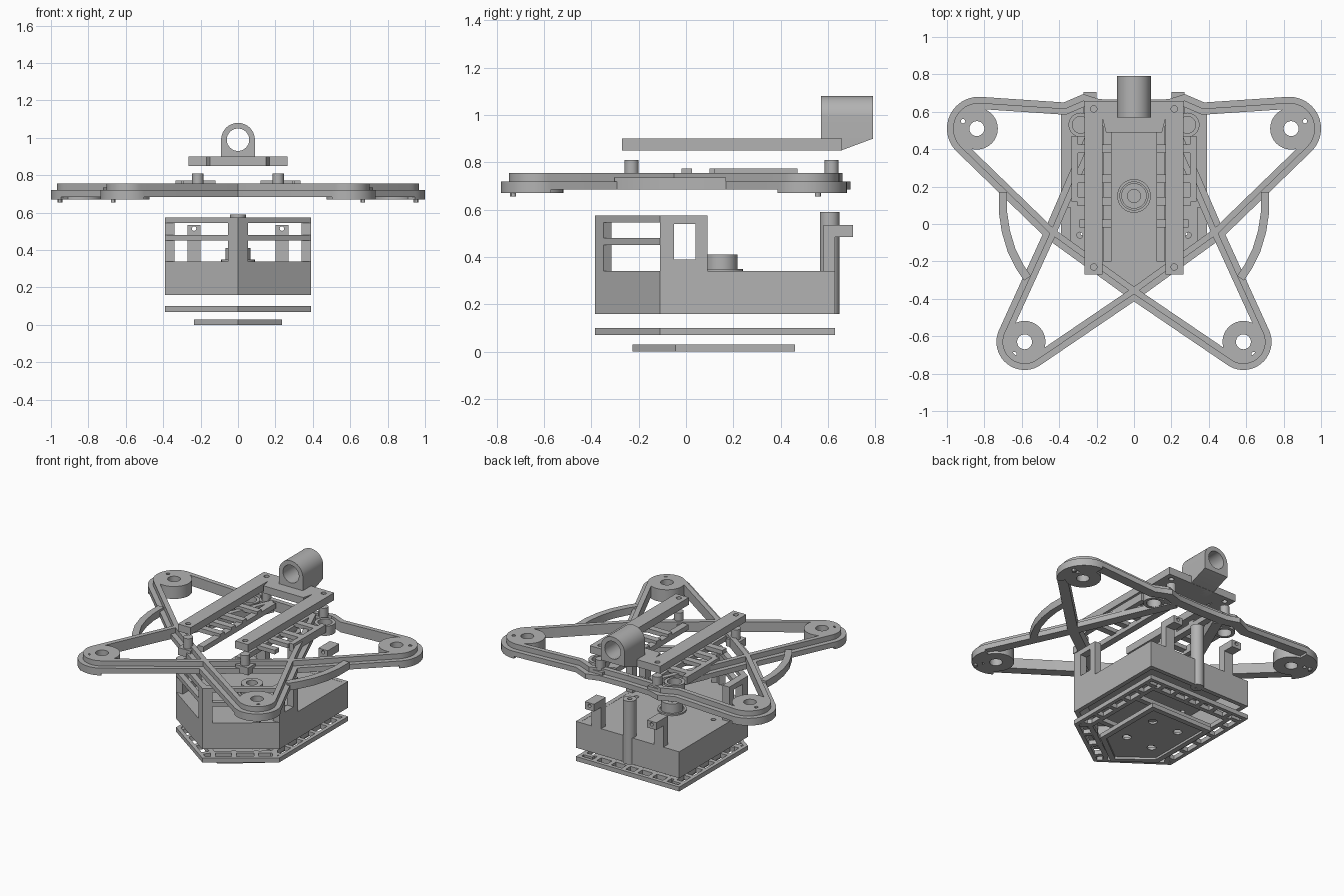
import bpy
from math import cos, sin, radians, sqrt
from mathutils import Matrix, Vector

cube = bpy.data.objects.get("Cube")
if cube:
    bpy.data.objects.remove(cube)

GREY = (0.45, 0.45, 0.45, 1)
mat = bpy.data.materials.new("matte grey")
mat.use_nodes = True
mat.diffuse_color = GREY
mat.node_tree.nodes["Principled BSDF"].inputs["Base Color"].default_value = GREY

XY = Matrix.Identity(4)
YZ = Matrix(((0, 0, 1, 0), (1, 0, 0, 0), (0, 1, 0, 0), (0, 0, 0, 1)))  # extruded along x
XZ = Matrix(((1, 0, 0, 0), (0, 0, 1, 0), (0, 1, 0, 0), (0, 0, 0, 1)))  # extruded along y
parts = []


def plate(name, low, high, loops, frame=XY, mirror=False):
    """Extrude closed outlines from low to high; nested outlines become holes."""
    curve = bpy.data.curves.new(name, "CURVE")
    curve.dimensions = "2D"
    curve.fill_mode = "BOTH"
    curve.extrude = (high - low) / 2
    for loop in loops:
        spline = curve.splines.new("POLY")
        spline.points.add(len(loop) - 1)
        for point, (a, b) in zip(spline.points, loop):
            point.co = (a, b, 0, 1)
        spline.use_cyclic_u = True
    temp = bpy.data.objects.new(name, curve)
    bpy.context.collection.objects.link(temp)
    dg = bpy.context.evaluated_depsgraph_get()
    mesh = bpy.data.meshes.new_from_object(temp.evaluated_get(dg))
    bpy.data.objects.remove(temp)
    mesh.transform(frame @ Matrix.Translation((0, 0, (low + high) / 2)))
    if frame.determinant() < 0:
        mesh.flip_normals()
    mesh.materials.clear()
    mesh.materials.append(mat)
    obj = bpy.data.objects.new(name, mesh)
    bpy.context.collection.objects.link(obj)
    if mirror:
        obj.modifiers.new("mirror", "MIRROR").use_mirror_merge = False
    parts.append(obj)


def arc(x, y, r, start=0, end=360, n=32):
    count = n if end - start == 360 else n + 1
    return [(x + r * cos(radians(start + (end - start) * i / n)),
             y + r * sin(radians(start + (end - start) * i / n))) for i in range(count)]


def rect(x0, x1, y0, y1):
    return [(x0, y0), (x1, y0), (x1, y1), (x0, y1)]


def offset(path, d):
    """Shift an open path sideways with mitred corners."""
    pts = [Vector(p) for p in path]
    out = []
    for i, p in enumerate(pts):
        a = (p - pts[i - 1]).normalized() if i else (pts[1] - p).normalized()
        b = (pts[i + 1] - p).normalized() if i < len(pts) - 1 else a
        na, nb = Vector((-a.y, a.x)), Vector((-b.y, b.x))
        m = (na + nb).normalized()
        out.append(tuple(p + m * d / max(m.dot(na), 0.5)))
    return out


def strip(path, right, left):
    return offset(path, -right) + offset(path, left)[::-1]


def penta(half, tip, shoulder, back, d=0):
    """House-shaped outline pointing to the front, inset by d."""
    slope = (shoulder - tip) / half
    front = tip + d * sqrt(1 + slope * slope)
    side = front + slope * (half - d)
    h = half - d
    return [(0, front), (h, side), (h, back - d), (-h, back - d), (-h, side)]


BODY = (0.39, -0.385, -0.11, 0.63)
BASE = (0.235, -0.225, -0.045, 0.46)

# Bottom plate: rim with a thin perforated panel
plate("bottom_rim", 0, 0.03, [penta(*BASE), penta(*BASE, 0.035)])
plate("bottom_panel", 0.015, 0.03, [penta(*BASE, 0.03)] +
      [arc(x, y, 0.028, n=20) for x in (-0.1, 0.1) for y in (0.05, 0.3)])

# Lower lattice frame
plate("lattice_rings", 0.07, 0.10, [penta(*BODY, d) for d in (0, 0.025, 0.075, 0.105)])
struts = [rect(0.30, 0.38, y, y + 0.03) for y in (-0.08, 0.05, 0.18, 0.31, 0.44, 0.55)]
struts += [rect(x, x + 0.03, 0.54, 0.62) for x in (0.03, 0.14, 0.25)]
for t in (0.12, 0.4, 0.7, 0.95):
    x, y = 0.37 * t, -0.365 + 0.275 * t
    struts.append(strip([(x, y), (x - 0.05, y + 0.07)], 0.015, 0.015))
for s in struts:
    plate("lattice_strut", 0.07, 0.10, [s], mirror=True)
for y in (0.0, 0.36):
    plate("lattice_crossbar", 0.07, 0.10, [rect(-0.3, 0.3, y, y + 0.035)])

# Body shell with lid
plate("body_walls", 0.16, 0.34, [penta(*BODY), penta(*BODY, 0.03)])
plate("body_lid", 0.31, 0.339, [penta(*BODY, 0.02)] +
      [arc(s * 0.29, y, 0.016, n=16) for s in (-1, 1) for y in (0.12, -0.06)])
plate("lid_hub", 0.34, 0.41, [arc(0, 0.15, 0.068), arc(0, 0.15, 0.035)])
plate("lid_hub_ring", 0.34, 0.35, [arc(0, 0.15, 0.09), arc(0, 0.15, 0.075)])

# Front window bars and centre post
nose = [(-0.39, -0.11), (0, -0.385), (0.39, -0.11)]
for low, high in ((0.45, 0.48), (0.545, 0.575)):
    plate("window_bar", low, high, [strip(nose, 0, 0.035)])
plate("front_post", 0.34, 0.575, [strip([(-0.053, -0.348), (0, -0.385), (0.053, -0.348)], 0, 0.04)])
plate("side_window", 0.34, 0.39, [rect(-0.11, 0.09, 0.335, 0.575), rect(-0.05, 0.04, 0.39, 0.54)],
      YZ, mirror=True)

# Rear tube and clips
plate("rear_tube", 0.16, 0.59, [arc(0, 0.607, 0.042, n=24), arc(0, 0.607, 0.015, n=16)])
plate("clip_post", 0.58, 0.63, [rect(0.2, 0.27, 0.335, 0.535), arc(0.235, 0.515, 0.012, n=16)],
      XZ, mirror=True)
plate("clip_head", 0.63, 0.705, [rect(0.2, 0.27, 0.485, 0.535), arc(0.235, 0.515, 0.012, n=16)],
      XZ, mirror=True)

# Star frame: one continuous rail, mirrored
rear_lobe = arc(-0.83, 0.51, 0.1375, 87, 227, 20)
front_lobe = arc(0.585, -0.63, 0.118, -124, 24, 20)
rail = [(0, 0.63), (-0.19, 0.635), (-0.27, 0.66), (-0.37, 0.617)] + rear_lobe
rail += [(-0.45, -0.05), (0, -0.375)] + front_lobe + [(0.45, -0.05), (0.17, 0.6)]
plate("star_flange", 0.685, 0.72, [strip(rail, 0.0325, 0.0325)], mirror=True)
plate("star_rail", 0.72, 0.755, [strip(rail, 0, 0.0325)], mirror=True)
for lobe in (rear_lobe, front_lobe):
    plate("lobe_rim", 0.67, 0.685, [strip(lobe, 0.0325, 0.0325)], mirror=True)

# Curved side braces
brace = [(-0.70, 0.17), (-0.70, 0.06), (-0.685, -0.04), (-0.655, -0.14), (-0.61, -0.23), (-0.57, -0.29)]
plate("side_brace", 0.685, 0.735, [strip(brace, 0.022, 0.022)], mirror=True)

# Motor pads with holes and feet
for x, y, r, sx, sy, fx, fy in ((0.84, 0.51, 0.112, 0.914, 0.55, 0.952, 0.557),
                                (0.585, -0.63, 0.112, 0.64, -0.695, 0.667, -0.73)):
    plate("motor_pad", 0.67, 0.755, [arc(x, y, r), arc(x, y, 0.04, n=24), arc(sx, sy, 0.012, n=12)],
          mirror=True)
    plate("pad_foot", 0.655, 0.67, [arc(fx, fy, 0.013, n=12)], mirror=True)

# Inner ladder strips, bosses and stand-offs
plate("inner_strip", 0.72, 0.755, [rect(0.12, 0.165, -0.2, 0.58)], mirror=True)
for y in (-0.02, 0.1, 0.22, 0.38):
    plate("ladder_rung", 0.745, 0.773, [rect(0.12, 0.33 - abs(y - 0.3) * 0.12, y, y + 0.045)], mirror=True)
plate("ladder_rail", 0.72, 0.773, [rect(0.3, 0.335, 0.12, 0.47)], mirror=True)
plate("boss_ring", 0.69, 0.755, [arc(0.285, 0.53, 0.065), arc(0.285, 0.53, 0.045)], mirror=True)
for y in (-0.23, 0.615):
    plate("stand_off", 0.69, 0.81, [arc(0.215, y, 0.03, n=24)], mirror=True)
    plate("stand_off_base", 0.69, 0.74, [rect(0.17, 0.265, y - 0.04, y + 0.04)], mirror=True)

# Top carrier: two rails, rear bridge and tube holder
plate("top_rail", 0.85, 0.90, [rect(0.168, 0.265, -0.27, 0.658)] +
      [arc(0.215, y, 0.017, n=16) for y in (-0.23, 0.615)], mirror=True)
plate("top_bridge", 0.85, 0.90, [[(-0.17, 0.658), (-0.17, 0.57), (-0.15, 0.49), (0.15, 0.49),
                                  (0.17, 0.57), (0.17, 0.658)]])
plate("holder_wedge", -0.09, 0.09, [[(0.57, 0.85), (0.655, 0.85), (0.79, 0.90), (0.57, 0.90)]], YZ)
plate("holder_tube", 0.57, 0.79, [[(-0.09, 0.90), (0.09, 0.90)] + arc(0, 0.99, 0.09, 0, 180),
                                  arc(0, 0.99, 0.06)], XZ)

# Smooth the round walls, keep edges sharp
for obj in bpy.context.selected_objects:
    obj.select_set(False)
for obj in parts:
    obj.select_set(True)
bpy.context.view_layer.objects.active = parts[0]
bpy.ops.object.shade_smooth_by_angle(angle=radians(30))
